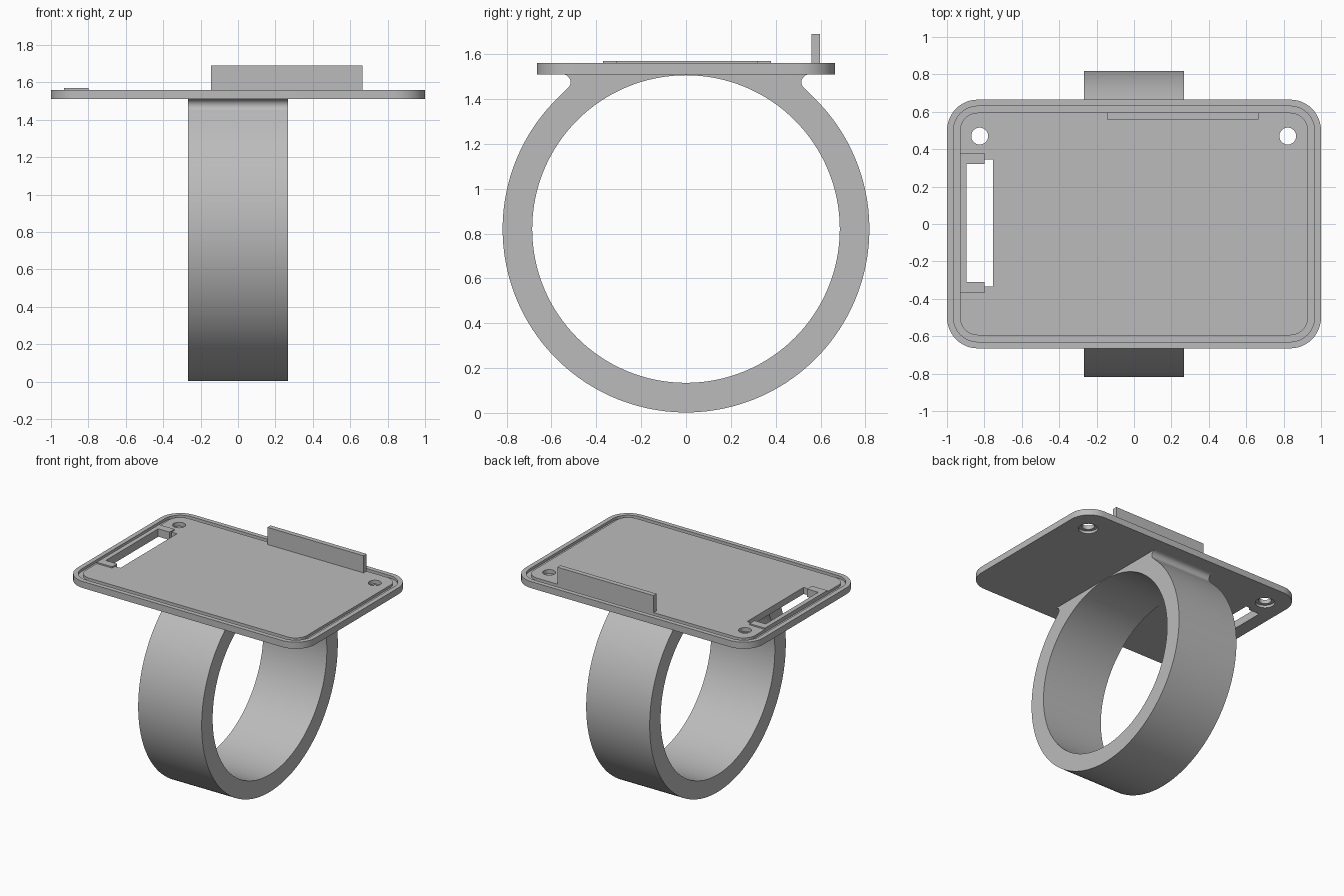
import bpy
import bmesh
from math import sin, cos, pi, atan2
from mathutils import Matrix

cube = bpy.data.objects.get("Cube")
if cube:
    bpy.data.objects.remove(cube, do_unlink=True)

grey = bpy.data.materials.new("plain grey")
grey.use_nodes = True
COLOUR = (0.5, 0.5, 0.5, 1)
grey.diffuse_color = COLOUR
grey.node_tree.nodes["Principled BSDF"].inputs["Base Color"].default_value = COLOUR

BOTTOM, TOP = 1.51, 1.56


def arc(cx, cy, r, start, end, steps):
    return [(cx + r * cos(start + (end - start) * i / steps),
             cy + r * sin(start + (end - start) * i / steps)) for i in range(steps + 1)]


def circle(cx, cy, r, steps=48):
    return arc(cx, cy, r, 0, 2 * pi, steps)[:-1]


def rect(x0, x1, y0, y1):
    return [(x0, y0), (x1, y0), (x1, y1), (x0, y1)]


def rounded(inset):
    """Plate outline, moved inwards by inset."""
    r = 0.165 - inset
    hx, hy = 1 - 0.165, 0.665 - 0.165
    pts = []
    for i, (sx, sy) in enumerate([(1, 1), (-1, 1), (-1, -1), (1, -1)]):
        pts += arc(sx * hx, sy * hy, r, i * pi / 2, (i + 1) * pi / 2, 12)
    return pts


def prism(name, loops, z0, z1, matrix=None):
    """Extrude flat outlines (later loops are holes) from z0 to z1."""
    curve = bpy.data.curves.new(name, "CURVE")
    curve.dimensions = "2D"
    curve.fill_mode = "BOTH"
    curve.extrude = (z1 - z0) / 2
    for pts in loops:
        spline = curve.splines.new("POLY")
        spline.points.add(len(pts) - 1)
        for point, (x, y) in zip(spline.points, pts):
            point.co = (x, y, 0, 1)
        spline.use_cyclic_u = True
    temp = bpy.data.objects.new(name, curve)
    bpy.context.collection.objects.link(temp)
    bpy.context.view_layer.update()
    mesh = bpy.data.meshes.new_from_object(
        temp.evaluated_get(bpy.context.evaluated_depsgraph_get()))
    bpy.data.objects.remove(temp, do_unlink=True)
    bm = bmesh.new()
    bm.from_mesh(mesh)
    bmesh.ops.remove_doubles(bm, verts=bm.verts, dist=0.0001)
    bmesh.ops.translate(bm, verts=bm.verts, vec=(0, 0, (z0 + z1) / 2))
    if matrix:
        bm.transform(matrix)
    bmesh.ops.recalc_face_normals(bm, faces=bm.faces)
    bm.to_mesh(mesh)
    bm.free()
    mesh.materials.clear()
    mesh.materials.append(grey)
    obj = bpy.data.objects.new(name, mesh)
    bpy.context.collection.objects.link(obj)
    return obj


def activate(obj):
    bpy.ops.object.select_all(action="DESELECT")
    obj.select_set(True)
    bpy.context.view_layer.objects.active = obj


def cut(target, cutter):
    cutter.hide_render = True
    mod = target.modifiers.new("cut", "BOOLEAN")
    mod.operation = "DIFFERENCE"
    mod.solver = "EXACT"
    mod.object = cutter
    activate(target)
    bpy.ops.object.modifier_apply(modifier=mod.name)
    bpy.data.objects.remove(cutter, do_unlink=True)


# Plate with a groove around the edge
plate = prism("plate", [rounded(0)], BOTTOM, TOP)
cut(plate, prism("groove_cutter", [rounded(0.035), rounded(0.07)], TOP - 0.02, TOP + 0.1))

# Screw holes, widened underneath
for x in (-0.825, 0.822):
    cut(plate, prism("hole_cutter", [circle(x, 0.47, 0.045)], BOTTOM - 0.1, TOP + 0.1))
    cut(plate, prism("counterbore_cutter", [circle(x, 0.47, 0.07)], BOTTOM - 0.1, BOTTOM + 0.02))

# Stepped slot and the raised frame on three of its sides
slot = [(-0.895, -0.31), (-0.80, -0.31), (-0.80, -0.335), (-0.755, -0.335),
        (-0.755, 0.345), (-0.80, 0.345), (-0.80, 0.32), (-0.895, 0.32)]
cut(plate, prism("slot_cutter", [slot], BOTTOM - 0.1, TOP + 0.1))
frame = [(-0.93, -0.37), (-0.80, -0.37), (-0.80, -0.31), (-0.895, -0.31),
         (-0.895, 0.32), (-0.80, 0.32), (-0.80, 0.38), (-0.93, 0.38)]
slot_frame = prism("slot_frame", [frame], TOP - 0.005, TOP + 0.01)

# Upright tab at the back edge
back_tab = prism("back_tab", [rect(-0.145, 0.665, 0.56, 0.597)], TOP - 0.01, 1.69)

# Finger band: round outside, flared by small fillets into the plate
CENTRE, OUTER, INNER = 0.82, 0.818, 0.686
join = atan2(0.625, 0.531)
fillet = arc(0.55, 1.475, 0.035, pi / 2, pi * 4 / 3, 10)
outline = fillet + arc(0, CENTRE, OUTER, join, -pi - join, 128)[1:-1]
outline += [(-y, z) for y, z in reversed(fillet)]
to_side = Matrix(((0, 0, 1, 0), (1, 0, 0, 0), (0, 1, 0, 0), (0, 0, 0, 1)))
band = prism("band", [outline, circle(0, CENTRE, INNER, 128)], -0.267, 0.267, to_side)

for obj in (plate, slot_frame, back_tab, band):
    activate(obj)
    bpy.ops.object.shade_smooth_by_angle(angle=pi / 6)
